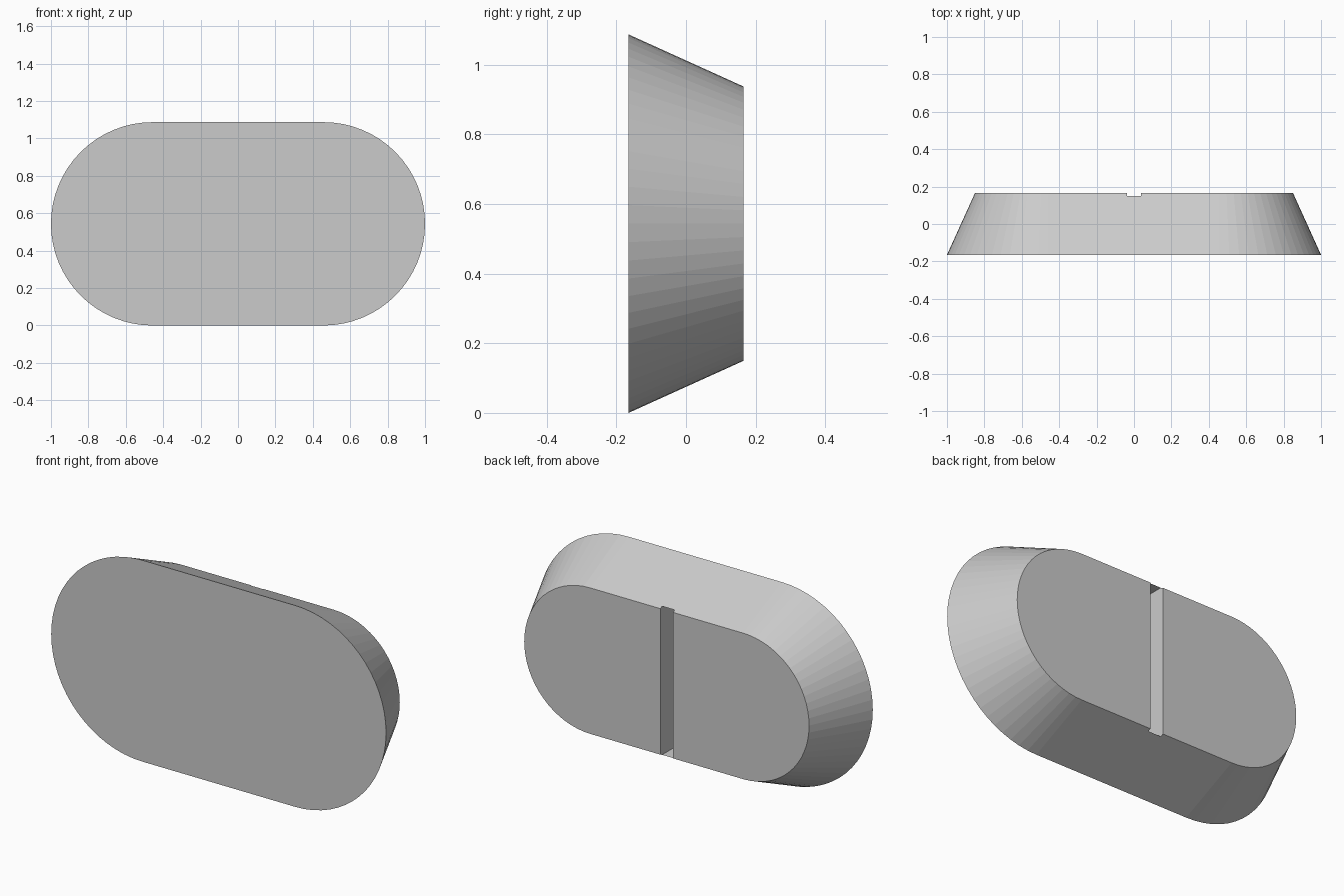
import bpy, bmesh, math

if "Cube" in bpy.data.objects:
    bpy.data.objects.remove(bpy.data.objects["Cube"])

HALF_DEPTH = 0.165
MID_Z = 0.5435      # height of the centre line
ARC_X = 0.4565      # centres of the rounded ends
SEGMENTS = 32       # facets per rounded end


def stadium(bm, radius, y):
    """Ring of vertices: two half circles joined by straight sides."""
    ring = []
    for side, start in ((1, -math.pi / 2), (-1, math.pi / 2)):
        for i in range(SEGMENTS + 1):
            a = start + math.pi * i / SEGMENTS
            ring.append(bm.verts.new((side * ARC_X + radius * math.cos(a), y,
                                      MID_Z + radius * math.sin(a))))
    return ring


def finish(bm, name):
    bmesh.ops.recalc_face_normals(bm, faces=bm.faces[:])
    mesh = bpy.data.meshes.new(name)
    bm.to_mesh(mesh)
    bm.free()
    obj = bpy.data.objects.new(name, mesh)
    bpy.context.collection.objects.link(obj)
    return obj


# Tapered rounded body, wide at the front
bm = bmesh.new()
front = stadium(bm, 0.5435, -HALF_DEPTH)
back = stadium(bm, 0.394, HALF_DEPTH)
bm.faces.new(front)
bm.faces.new(back)
for i in range(len(front)):
    j = (i + 1) % len(front)
    bm.faces.new((front[i], front[j], back[j], back[i]))
body = finish(bm, "tapered_body")

# Vertical slot in the back face, just breaking through the sloped rim
bm = bmesh.new()
bmesh.ops.create_cube(bm, size=1)
bmesh.ops.scale(bm, vec=(0.076, 0.4, 0.802), verts=bm.verts)
bmesh.ops.translate(bm, vec=(0, HALF_DEPTH, MID_Z), verts=bm.verts)
cutter = finish(bm, "slot_cutter")
cutter.hide_render = True
cutter.hide_set(True)

slot = body.modifiers.new("slot", 'BOOLEAN')
slot.operation = 'DIFFERENCE'
slot.solver = 'EXACT'
slot.object = cutter
